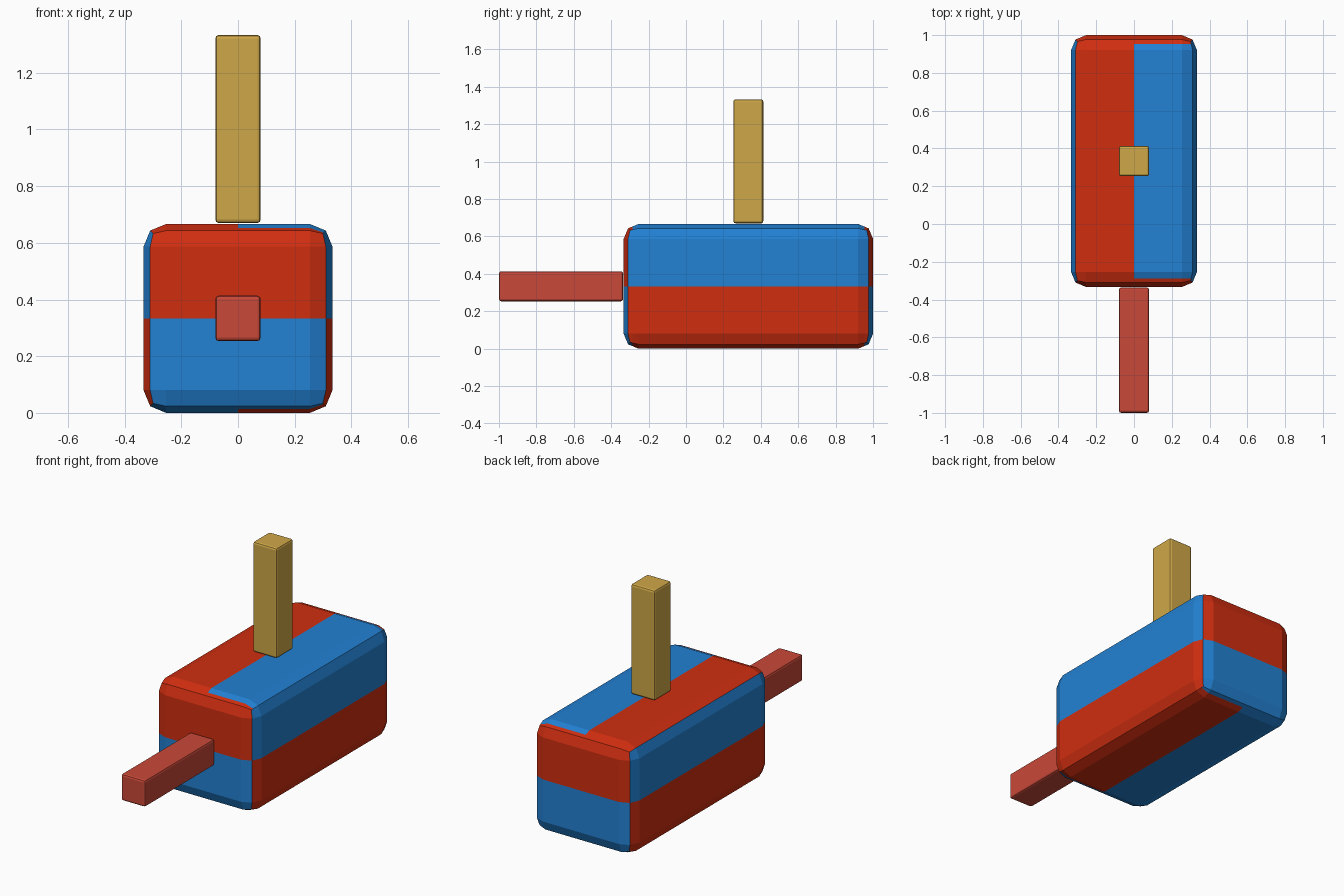
import bpy, bmesh
from mathutils import Vector

cube = bpy.data.objects.get("Cube")
if cube:
    bpy.data.objects.remove(cube, do_unlink=True)


def material(name, srgb):
    m = bpy.data.materials.new(name)
    m.use_nodes = True
    lin = [((c / 255 + 0.055) / 1.055) ** 2.4 for c in srgb] + [1]
    m.diffuse_color = lin
    m.node_tree.nodes["Principled BSDF"].inputs["Base Color"].default_value = lin
    return m


RED = material("bright_red", (208, 46, 16))
BLUE = material("bright_blue", (34, 129, 211))
GOLD = material("gold", (207, 168, 72))
BRICK = material("brick_red", (201, 72, 56))


def rounded_box(low, high, bevel):
    """Box between two corners with a two-step bevel on all edges."""
    low, high = Vector(low), Vector(high)
    bm = bmesh.new()
    bmesh.ops.create_cube(bm, size=1)
    for v in bm.verts:
        v.co = (low + high) / 2 + v.co * (high - low)
    bmesh.ops.bevel(bm, geom=bm.edges[:], offset=bevel, segments=2,
                    profile=0.5, affect='EDGES')
    return bm


def finish(bm, name, mats):
    mesh = bpy.data.meshes.new(name)
    bm.normal_update()
    bm.to_mesh(mesh)
    bm.free()
    for m in mats:
        mesh.materials.append(m)
    ob = bpy.data.objects.new(name, mesh)
    bpy.context.collection.objects.link(ob)
    return ob


# Body: every side is split into a red and a blue half
MID_Y, MID_Z, HALF_Y = 1 / 3, 1 / 3, 2 / 3
RIM = HALF_Y - 0.046
body = rounded_box((-MID_Z, -MID_Z, 0), (MID_Z, 1, 2 * MID_Z), 0.08)
cuts = [((0, 0, 0), (1, 0, 0)), ((0, 0, MID_Z), (0, 0, 1)),
        ((0, MID_Y - RIM, 0), (0, 1, 0)), ((0, MID_Y + RIM, 0), (0, 1, 0))]
for point, normal in cuts:
    bmesh.ops.bisect_plane(body, geom=body.verts[:] + body.edges[:] + body.faces[:],
                           plane_co=point, plane_no=normal)
body.normal_update()
for f in body.faces:
    c = f.calc_center_median()
    nx, ny, nz = (abs(n) for n in f.normal)
    upper, left = c.z > MID_Z, c.x > 0
    if nz > nx and nz > ny:
        # top and bottom split lengthwise, with a narrow rim in the end colour
        blue = left == upper
        if abs(c.y - MID_Y) > RIM and left:
            blue = not upper
    elif nx > ny:
        blue = upper
    else:
        blue = not upper
    f.material_index = int(blue)
finish(body, "body_block", [RED, BLUE])

# Upright post on the top and horizontal rod on the front
W = 0.08
finish(rounded_box((-W, MID_Y - W, 0.67), (W, MID_Y + W, 4 / 3), 0.012),
       "top_post", [GOLD])
finish(rounded_box((-W, -1, MID_Z - W), (W, -0.336, MID_Z + W), 0.012),
       "front_rod", [BRICK])
